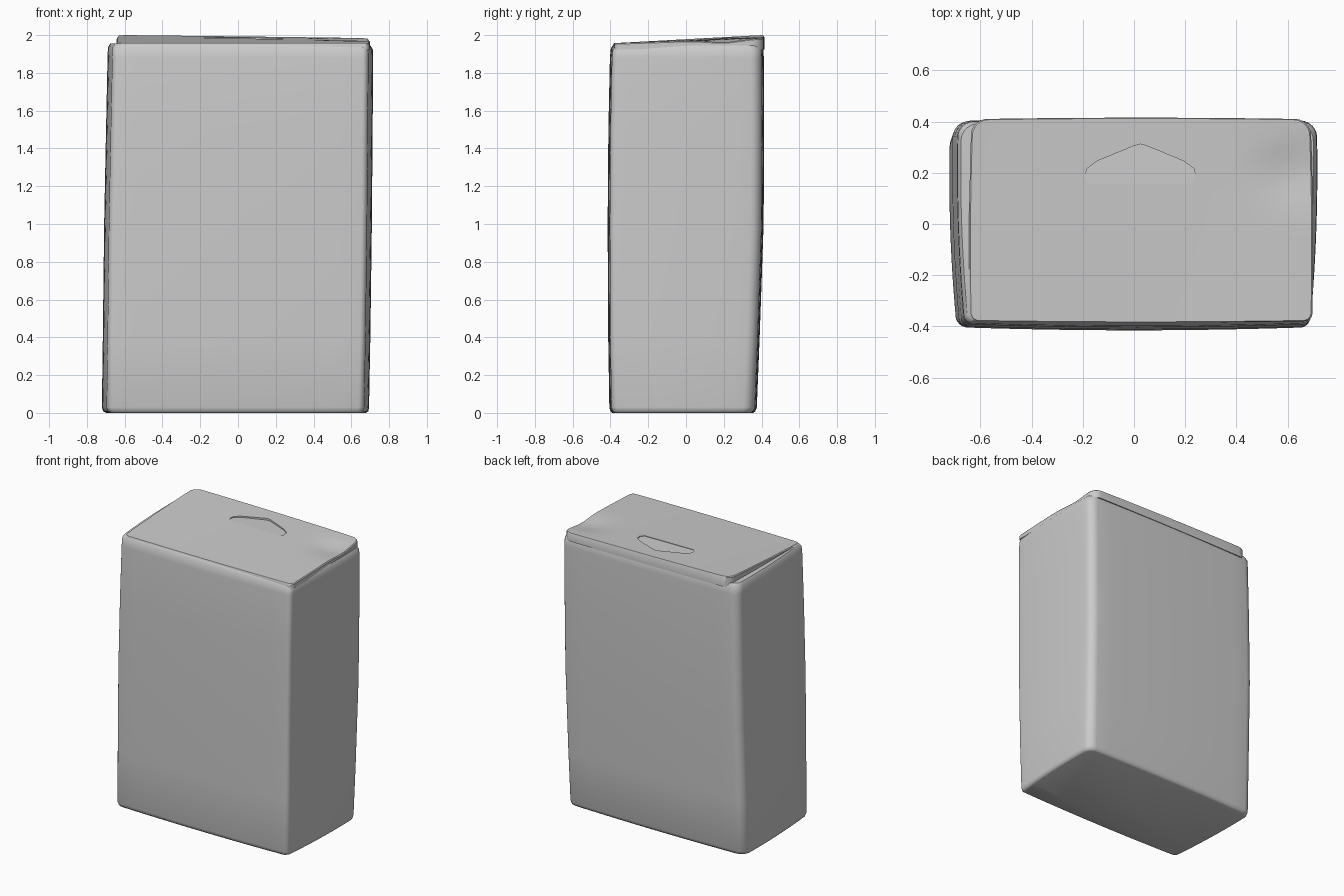
import bpy, bmesh, math
from mathutils import Vector

cube = bpy.data.objects.get("Cube")
if cube:
    bpy.data.objects.remove(cube, do_unlink=True)

card = bpy.data.materials.new("grey card")
card.diffuse_color = (0.6, 0.6, 0.6, 1)
card.use_nodes = True
card.node_tree.nodes["Principled BSDF"].inputs["Base Color"].default_value = (0.6, 0.6, 0.6, 1)


def section(x0, x1, y0, y1, front_r, back_r, taper, bulge, n=12):
    """Rounded rectangle, narrower at the front, with gently bowed sides."""
    cx, cy, hx, hy = (x0 + x1) / 2, (y0 + y1) / 2, (x1 - x0) / 2, (y1 - y0) / 2
    corners = []
    for sx, sy, start in ((1, -1, -90), (1, 1, 0), (-1, 1, 90), (-1, -1, 180)):
        r = front_r if sy < 0 else back_r
        c = Vector((sx * (hx - r), sy * (hy - r)))
        corners.append([c + r * Vector((math.cos(math.radians(start + a)), math.sin(math.radians(start + a))))
                        for a in range(0, 91, 15)])
    pts = []
    for i, arc in enumerate(corners):
        pts += arc
        after = corners[(i + 1) % 4][0]
        pts += [arc[-1].lerp(after, k / n) for k in range(1, n)]
    out = []
    for p in pts:
        u, v = p.x / hx, p.y / hy
        x = p.x * (1 - taper * (1 - v) / 2) - math.copysign(bulge * v * v, u) * abs(u)
        y = p.y - bulge * u * u * v
        out.append((cx + x, cy + y))
    return out


def loft(name, rings):
    """Skin a stack of 3D rings and close both ends."""
    bm = bmesh.new()
    loops = [[bm.verts.new(p) for p in ring] for ring in rings]
    for a, b in zip(loops, loops[1:]):
        for i in range(len(a)):
            j = (i + 1) % len(a)
            bm.faces.new((a[i], a[j], b[j], b[i]))
    bm.faces.new(loops[0][::-1])
    bm.faces.new(loops[-1])
    bmesh.ops.recalc_face_normals(bm, faces=bm.faces)
    mesh = bpy.data.meshes.new(name)
    bm.to_mesh(mesh)
    bm.free()
    obj = bpy.data.objects.new(name, mesh)
    bpy.context.collection.objects.link(obj)
    mesh.materials.append(card)
    return obj


def smooth(obj, angle=35):
    bpy.ops.object.select_all(action="DESELECT")
    obj.select_set(True)
    bpy.context.view_layer.objects.active = obj
    bpy.ops.object.shade_smooth_by_angle(angle=math.radians(angle))


# Carton body: sections up the height as z, left, right, front, back
levels = [
    (0.0, -0.705, 0.685, -0.39, 0.355),
    (0.008, -0.723, 0.699, -0.4, 0.367),
    (0.03, -0.73, 0.703, -0.406, 0.375),
    (0.4, -0.725, 0.71, -0.412, 0.39),
    (1.0, -0.718, 0.718, -0.415, 0.411),
    (1.5, -0.708, 0.722, -0.411, 0.414),
    (1.88, -0.7, 0.725, -0.403, 0.412),
    (1.93, -0.698, 0.723, -0.398, 0.41),
    (1.95, -0.685, 0.71, -0.385, 0.4),
]
rings = []
for z, *box in levels:
    tilt = 0.008 if z > 1.9 else 0
    rings.append([(x, y, z - tilt * x) for x, y in section(*box, 0.03, 0.06, 0.035, 0.012)])
body = loft("carton_body", rings)
smooth(body, 50)


# Lid panel: rises to the back and left, with a dent near the back left corner
def lid_height(x, y):
    dent = 0.02 * math.exp(-((x - 0.62) / 0.13) ** 2 - ((y - 0.2) / 0.11) ** 2)
    rise = (y + 0.39) / 0.8
    return 1.957 + 0.036 * rise - 0.012 * x * rise - dent


outline = section(-0.64, 0.695, -0.385, 0.415, 0.03, 0.06, -0.01, 0.006)
mx, my = 0.025, 0.015


def lid_ring(scale, drop):
    pts = [(mx + (x - mx) * scale, my + (y - my) * scale) for x, y in outline]
    return [(x, y, lid_height(x, y) - drop) for x, y in pts]


base = [(x, y, 1.925) for x, y in outline]
lid = loft("lid_panel", [base, lid_ring(1, 0.006), lid_ring(0.992, 0)]
           + [lid_ring(s / 20, 0) for s in range(19, 0, -1)])

# Pull tab slot: a shallow recess pressed into the lid, deepest at the back
half_slot = [(0.195, 0.155), (0.215, 0.18), (0.21, 0.215), (0.17, 0.245), (0.03, 0.303)]
tab = [(0.025 + x, y) for x, y in half_slot] + [(0.025, 0.312)] \
    + [(0.025 - x, y) for x, y in reversed(half_slot)]
floor = [(x, y, lid_height(x, y) - 0.003 - 0.06 * (y - 0.15)) for x, y in tab]
cutter = loft("tab_cutter", [floor, [(x, y, 2.1) for x, y in tab]])
cutter.hide_render = True
cutter.hide_set(True)
cut = lid.modifiers.new("pull_tab_slot", "BOOLEAN")
cut.operation = "DIFFERENCE"
cut.solver = "EXACT"
cut.object = cutter
bpy.context.view_layer.objects.active = lid
bpy.ops.object.modifier_apply(modifier=cut.name)
bpy.data.objects.remove(cutter, do_unlink=True)
smooth(lid)
